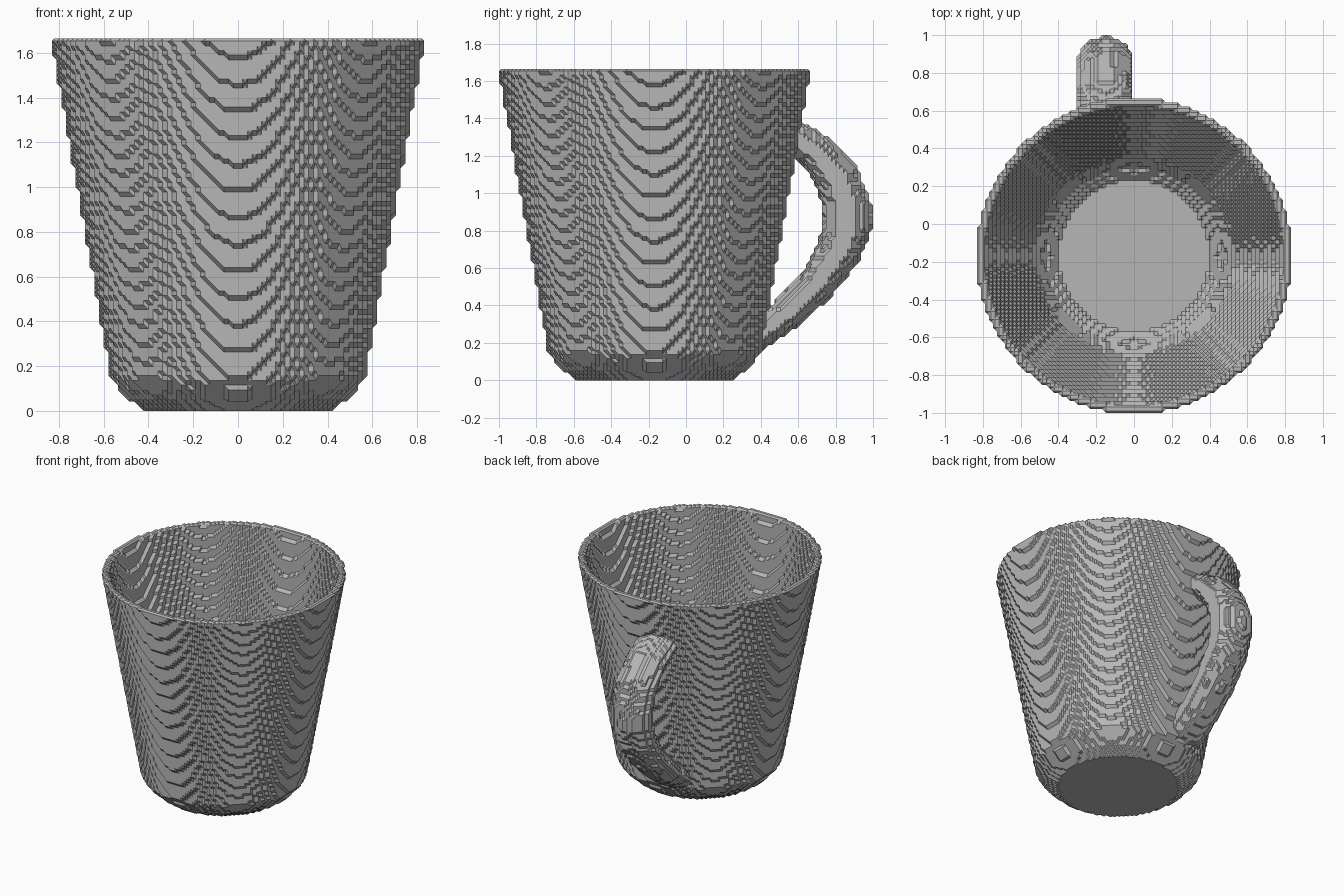
import bpy
import bmesh
import math
from itertools import product

cube = bpy.data.objects.get("Cube")
if cube:
    bpy.data.objects.remove(cube, do_unlink=True)

H = 2 / 95            # block size
CENTRE_Y = -8 * H     # cup axis
LAYERS = 79

clay = bpy.data.materials.new("plain grey")
clay.use_nodes = True
clay.diffuse_color = (0.47, 0.47, 0.47, 1)
clay.node_tree.nodes["Principled BSDF"].inputs["Base Color"].default_value = clay.diffuse_color

# Cup profiles as (height, radius)
OUTER = [(0, 0.41), (0.045, 0.48), (0.1, 0.535), (0.143, 0.568), (1.68, 0.839)]
INNER = [(0.05, 0.41), (0.09, 0.465), (0.16, 0.52), (0.2, 0.533), (1.68, 0.794)]

# Handle centreline as (y, z, half thickness)
HANDLE = [(0.54, 1.32, 0.09), (0.70, 1.22, 0.1), (0.81, 1.08, 0.12), (0.86, 0.93, 0.13),
          (0.862, 0.83, 0.13), (0.82, 0.69, 0.12), (0.69, 0.50, 0.1), (0.52, 0.34, 0.09),
          (0.38, 0.24, 0.085)]
HANDLE_X, HANDLE_HALF_WIDTH = -0.15, 0.148


def radius(profile, z):
    if z < profile[0][0]:
        return 0
    for (z0, r0), (z1, r1) in zip(profile, profile[1:]):
        if z <= z1:
            return r0 + (r1 - r0) * (z - z0) / (z1 - z0)
    return profile[-1][1]


def cup_blocks():
    blocks = set()
    for k in range(LAYERS):
        z = (k + 0.5) * H
        outer, inner = radius(OUTER, z), radius(INNER, z)
        for i, j in product(range(-40, 41), repeat=2):
            if inner <= math.hypot(i, j) * H <= outer:
                blocks.add((i, j - 8, k))
    return blocks


def in_handle(x, y, z):
    wide = ((x - HANDLE_X) / HANDLE_HALF_WIDTH) ** 2
    for (y0, z0, r0), (y1, z1, r1) in zip(HANDLE, HANDLE[1:]):
        dy, dz = y1 - y0, z1 - z0
        t = ((y - y0) * dy + (z - z0) * dz) / (dy * dy + dz * dz)
        t = min(1, max(0, t))
        gap = math.hypot(y - y0 - t * dy, z - z0 - t * dz)
        if wide + (gap / (r0 + t * (r1 - r0))) ** 2 <= 1:
            return True
    return False


def handle_blocks():
    blocks = set()
    for i, j, k in product(range(-15, 2), range(10, 48), range(4, 70)):
        x, y, z = i * H, j * H, (k + 0.5) * H
        # Root the handle in the cup wall without breaking through
        if math.hypot(x, y - CENTRE_Y) > radius(OUTER, z) - 0.025 and in_handle(x, y, z):
            blocks.add((i, j, k))
    return blocks


def cell_sides():
    sides = []
    for axis, end in product(range(3), (0, 1)):
        ring = []
        for u, v in ((0, 0), (1, 0), (1, 1), (0, 1)):
            corner = [0, 0, 0]
            corner[axis], corner[(axis + 1) % 3], corner[(axis + 2) % 3] = end, u, v
            ring.append(tuple(corner))
        sides.append(ring if end else ring[::-1])
    return sides


SIDES = cell_sides()
CORNERS = list(product((0, 1), repeat=3))
STEPS = [(1, 0, 0), (-1, 0, 0), (0, 1, 0), (0, -1, 0), (0, 0, 1), (0, 0, -1)]


def add(a, b):
    return (a[0] + b[0], a[1] + b[1], a[2] + b[2])


def cell_loops(cell, blocks):
    """Closed loops of edge midpoints that part filled corners from empty ones."""
    follow = {}
    for side in SIDES:
        ring = [add(cell, c) for c in side]
        full = [c in blocks for c in ring]
        for n in range(4):
            if full[n] and not full[n - 1]:
                m = n
                while full[(m + 1) % 4]:
                    m += 1
                start = add(ring[n - 1], ring[n])
                follow[start] = add(ring[m % 4], ring[(m + 1) % 4])
    while follow:
        point = next(iter(follow))
        loop = []
        while point in follow:
            loop.append(point)
            point = follow.pop(point)
        yield loop


def build(name, blocks):
    cells = set()
    for b in blocks:
        if any(add(b, s) not in blocks for s in STEPS):
            cells.update((b[0] - c[0], b[1] - c[1], b[2] - c[2]) for c in CORNERS)
    bm = bmesh.new()
    verts = {}
    for cell in sorted(cells):
        for loop in cell_loops(cell, blocks):
            for p in loop:
                if p not in verts:
                    verts[p] = bm.verts.new((p[0] * H / 2, p[1] * H / 2, (p[2] + 1) * H / 2))
            corners = [verts[p] for p in loop]
            if len(set(corners)) > 2 and not bm.faces.get(corners):
                bm.faces.new(corners)
    # Merge flat patches into single facets
    bmesh.ops.triangulate(bm, faces=bm.faces[:])
    bmesh.ops.dissolve_limit(bm, angle_limit=math.radians(1), verts=bm.verts[:], edges=bm.edges[:])
    mesh = bpy.data.meshes.new(name)
    bm.to_mesh(mesh)
    bm.free()
    mesh.materials.append(clay)
    obj = bpy.data.objects.new(name, mesh)
    bpy.context.collection.objects.link(obj)
    return obj


build("cup_body", cup_blocks())
build("cup_handle", handle_blocks())
